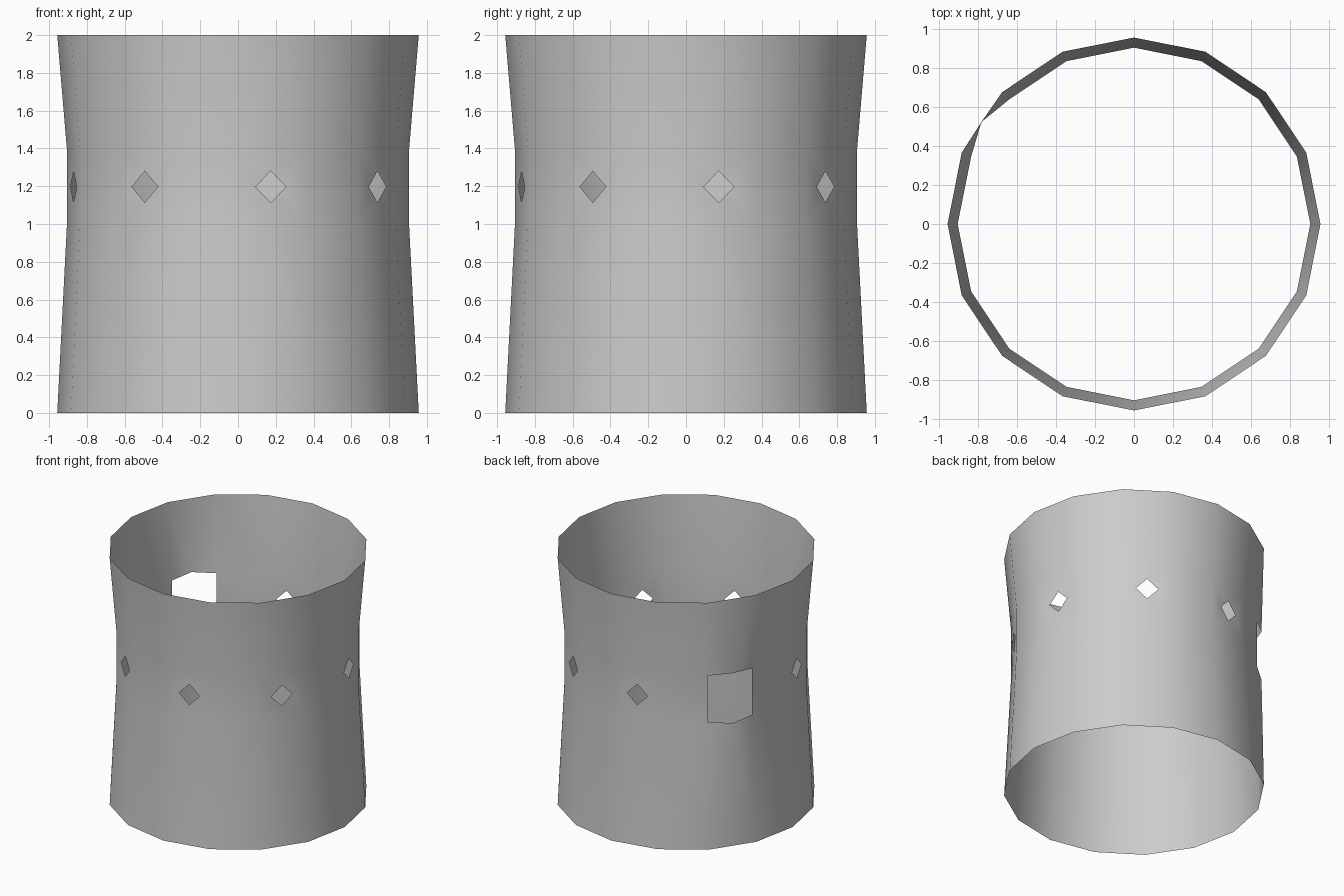
import bpy, bmesh
from math import cos, sin, radians, pi

if "Cube" in bpy.data.objects:
    bpy.data.objects.remove(bpy.data.objects["Cube"])

SIDES = 16
WINDOW = 6                      # facet holding the square opening
RIM_R, WAIST_R = 0.957, 0.905
Z = [0.0, 1.01, 1.385, 2.0]     # foot, lower waist, upper waist, rim
MID_Z, HALF = 1.197, 0.083      # diamond holes

bm = bmesh.new()


def polar(angle, r, z, side=0.0):
    """Vertex at radius r, shifted sideways along the facet."""
    return bm.verts.new((r * cos(angle) - side * sin(angle),
                         r * sin(angle) + side * cos(angle), z))


# Four rings form the thin waisted wall
step = 2 * pi / SIDES
foot, low, high, rim = [
    [polar(i * step, r, z) for i in range(SIDES)]
    for r, z in zip((RIM_R, WAIST_R, WAIST_R, RIM_R), Z)]

for i in range(SIDES):
    j = (i + 1) % SIDES
    mid = (i + 0.5) * step
    if i == WINDOW:
        # Square opening whose top and bottom edges bulge outward
        up, dn = polar(mid, 0.942, 1.40), polar(mid, 0.942, 0.995)
        for f in ((rim[i], up, rim[j]), (rim[i], high[i], up), (rim[j], up, high[j]),
                  (foot[i], foot[j], dn), (foot[i], dn, low[i]), (foot[j], low[j], dn)):
            bm.faces.new(f)
        continue
    bm.faces.new((foot[i], foot[j], low[j], low[i]))
    bm.faces.new((high[i], high[j], rim[j], rim[i]))
    corners = [low[i], low[j], high[j], high[i]]
    if i % 2:
        bm.faces.new(corners)
        continue
    # Diamond hole in every other facet
    a = WAIST_R * cos(step / 2)
    tips = [polar(mid, a, MID_Z + dz * HALF, ds * HALF)
            for ds, dz in ((0, -1), (1, 0), (0, 1), (-1, 0))]
    for k in range(4):
        n = (k + 1) % 4
        bm.faces.new((corners[k], corners[n], tips[k]))
        bm.faces.new((corners[n], tips[n], tips[k]))

bmesh.ops.recalc_face_normals(bm, faces=bm.faces)
if sum(f.normal.dot(f.calc_center_median().xy.to_3d()) for f in bm.faces) < 0:
    bmesh.ops.reverse_faces(bm, faces=bm.faces)
mesh = bpy.data.meshes.new("waisted_tube_wall")
bm.to_mesh(mesh)
bm.free()
wall = bpy.data.objects.new("waisted_tube_wall", mesh)
bpy.context.collection.objects.link(wall)

# Smooth shading around the tube
for p in mesh.polygons:
    p.use_smooth = True
